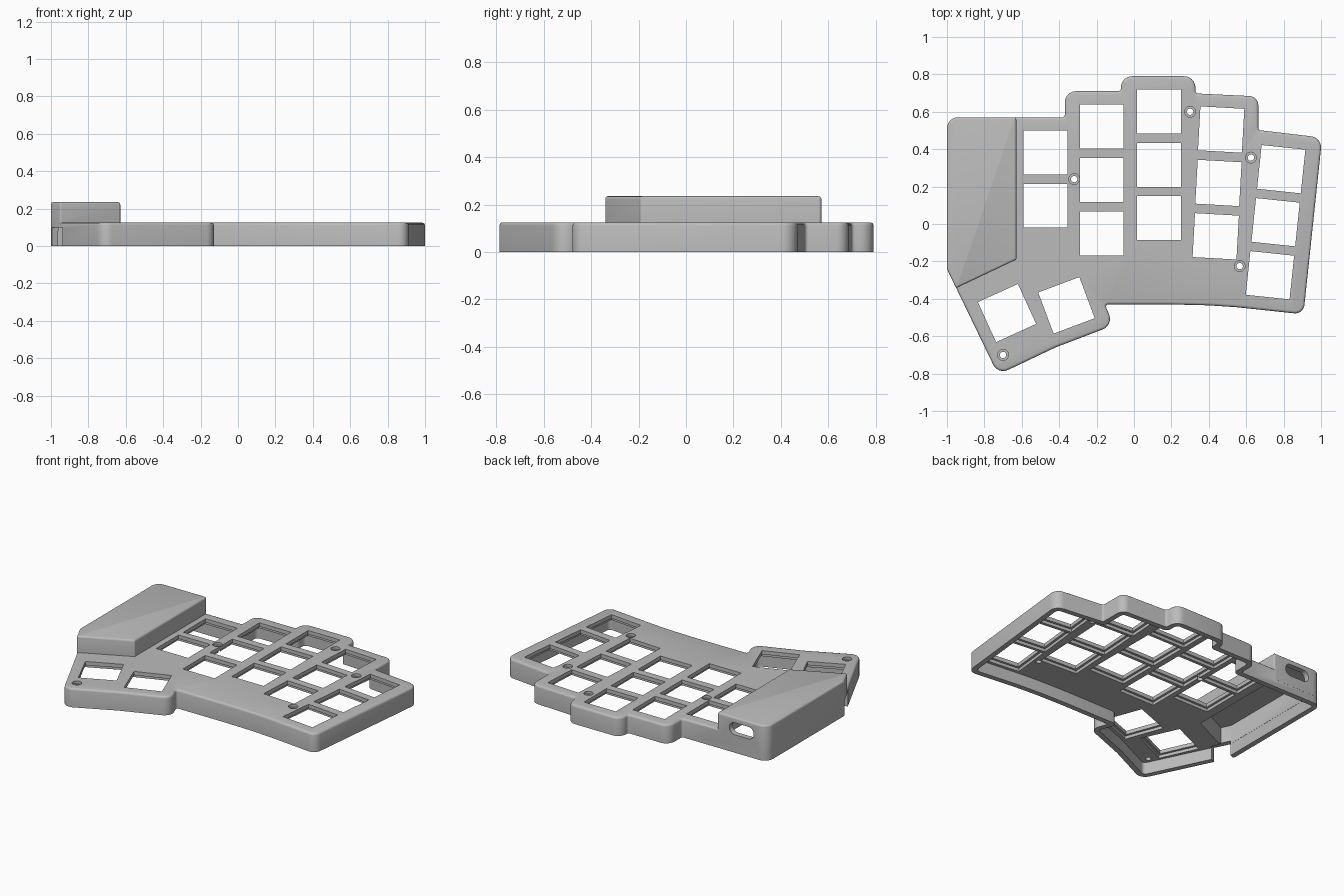
import bpy, bmesh, math
from mathutils import Vector, Matrix

if "Cube" in bpy.data.objects:
    bpy.data.objects.remove(bpy.data.objects["Cube"])

grey = bpy.data.materials.new("case_grey")
grey.diffuse_color = (0.5, 0.5, 0.5, 1)
grey.use_nodes = True
grey.node_tree.nodes["Principled BSDF"].inputs["Base Color"].default_value = grey.diffuse_color


def rounded(pts, radii, steps=6):
    """Round each polygon corner with its own radius."""
    out, n = [], len(pts)
    for i, r in enumerate(radii):
        p = Vector(pts[i])
        a = (Vector(pts[i - 1]) - p).normalized()
        b = (Vector(pts[(i + 1) % n]) - p).normalized()
        if r <= 0:
            out.append(p)
            continue
        half = a.angle(b) / 2
        t = r / math.tan(half)
        centre = p + (a + b).normalized() * (r / math.sin(half))
        u, v = p + a * t - centre, p + b * t - centre
        sweep = math.pi - 2 * half
        for k in range(steps + 1):
            f = k / steps
            out.append(centre + (u * math.sin((1 - f) * sweep) + v * math.sin(f * sweep)) / math.sin(sweep))
    return out


def inset(pts, d):
    """Move every side of a clockwise polygon inward by d."""
    out, n = [], len(pts)
    for i in range(n):
        p = Vector(pts[i])
        e1 = (p - Vector(pts[i - 1])).normalized()
        e2 = (Vector(pts[(i + 1) % n]) - p).normalized()
        n1, n2 = Vector((e1.y, -e1.x)), Vector((e2.y, -e2.x))
        out.append(p + (n1 + n2) * (d / (1 + n1.dot(n2))))
    return out


def add_prism(bm, pts, z0, z1, bevel=0.0):
    bottom = bm.faces.new([bm.verts.new((p[0], p[1], z0)) for p in pts])
    res = bmesh.ops.extrude_face_region(bm, geom=[bottom])["geom"]
    bmesh.ops.translate(bm, vec=(0, 0, z1 - z0), verts=[g for g in res if isinstance(g, bmesh.types.BMVert)])
    if not bm.faces[:]:
        return
    bmesh.ops.recalc_face_normals(bm, faces=bm.faces[:])
    if bevel:
        top = [e for e in bm.edges if all(abs(v.co.z - z1) < 1e-5 for v in e.verts)]
        bmesh.ops.bevel(bm, geom=top, offset=bevel, segments=3, profile=0.5,
                        affect='EDGES', clamp_overlap=False)


def make(name, bm):
    bmesh.ops.recalc_face_normals(bm, faces=bm.faces[:])
    me = bpy.data.meshes.new(name)
    bm.to_mesh(me)
    bm.free()
    me.materials.append(grey)
    ob = bpy.data.objects.new(name, me)
    bpy.context.collection.objects.link(ob)
    return ob


def prism(name, pts, z0, z1, bevel=0.0):
    bm = bmesh.new()
    add_prism(bm, pts, z0, z1, bevel)
    return make(name, bm)


def combine(target, tool, op):
    bpy.context.view_layer.objects.active = target
    m = target.modifiers.new(op, 'BOOLEAN')
    m.object, m.operation, m.solver = tool, op, 'EXACT'
    bpy.ops.object.modifier_apply(modifier=m.name)
    bpy.data.objects.remove(tool)


def square(c, size, deg):
    h, rot = size / 2, Matrix.Rotation(math.radians(deg), 2)
    return [Vector(c) + rot @ Vector(q) for q in ((-h, -h), (-h, h), (h, h), (h, -h))]


def circle(c, r, n=24):
    return [(c[0] + r * math.cos(2 * math.pi * i / n), c[1] + r * math.sin(2 * math.pi * i / n)) for i in range(n)]


TOP, PLATE, WALL = 0.125, 0.08, 0.035

# case outline, clockwise: x, y, corner radius
outline = [(-1, .57, .06), (-.37, .57, .015), (-.37, .71, .06), (-.07, .71, .015), (-.07, .79, .06),
           (.325, .79, .06), (.33, .698, .015), (.665, .682, .05), (.665, .502, .015), (1.006, .462, .06),
           (.906, -.483, .05), (.55, -.445, 0), (.4, -.435, 0), (.2, -.43, 0), (-.155, -.43, .012),
           (-.11, -.542, .06), (-.42, -.66, 0), (-.727, -.806, .06), (-1, -.24, .02)]
pts = [p[:2] for p in outline]
radii = [p[2] for p in outline]
inner_radii = [.025 if r > .04 else (.03 if r > 0 else 0) for r in radii]
case = prism("keyboard_case", rounded(pts, radii), 0, TOP, 0.014)

# raised controller cover
cover_pts = [(-1, .57), (-.63, .57), (-.63, -.19), (-.951, -.342), (-1, -.24)]
cover_radii = [.06, .012, .008, .008, .02]
cover = prism("controller_cover", rounded(inset(cover_pts, -0.0005), cover_radii), 0.05, 0.235, 0.012)
combine(case, cover, 'UNION')

# hollow underside and cover bay
combine(case, prism("cavity", rounded(inset(pts, WALL), inner_radii), -0.1, PLATE), 'DIFFERENCE')
combine(case, prism("bay", inset(cover_pts, WALL + .001), -0.1, 0.205), 'DIFFERENCE')

# key positions: x, y, rotation
keys = [(-.4725, .383, 0), (-.4725, .0975, 0)]
keys += [(-.1725, .522 - .286 * i, 0) for i in range(3)]
keys += [(.1325, .601 - .285 * i, 0) for i in range(3)]
keys += [(.466 - .0145 * i, .505 - .2855 * i, -3.2) for i in range(3)]
keys += [(.787 - .03 * i, .293 - .2835 * i, -6) for i in range(3)]
keys += [(-.679, -.476, 24.5), (-.361, -.435, 20.5)]
screws = [(-.32, .24), (.30, .60), (.625, .355), (.565, -.225), (-.70, -.70)]

# key openings and screw holes
bm = bmesh.new()
for x, y, a in keys:
    add_prism(bm, square((x, y), .235, a), -0.1, 0.3)
for s in screws:
    add_prism(bm, circle(s, .017), -0.1, 0.3)
combine(case, make("openings", bm), 'DIFFERENCE')

# switch recesses below, screw head seats above
bm = bmesh.new()
for x, y, a in keys:
    add_prism(bm, square((x, y), .265, a), -0.1, 0.1)
for s in screws:
    add_prism(bm, circle(s, .029), 0.108, 0.3)
combine(case, make("recesses", bm), 'DIFFERENCE')

# connector slot in the back wall
slot = prism("slot", rounded([(-.9, .12), (-.9, .2), (-.72, .2), (-.72, .12)], [.0399] * 4), -.62, -.5)
slot.data.transform(Matrix.Rotation(math.radians(90), 4, 'X'))
combine(case, slot, 'DIFFERENCE')

# cable gap in the slanted side wall
d, n, c = Vector((.434, -.901)), Vector((.901, .434)), Vector((-.966, -.31))
gap = [c + d * (s * .062) + n * (t * .05) for s, t in ((-1, -1), (-1, 1), (1, 1), (1, -1))]
combine(case, prism("gap", gap, -0.1, 0.098), 'DIFFERENCE')

# soft rounded edges, crisp corners
bpy.ops.object.select_all(action='DESELECT')
case.select_set(True)
bpy.context.view_layer.objects.active = case
bpy.ops.object.shade_smooth_by_angle(angle=math.radians(35))
